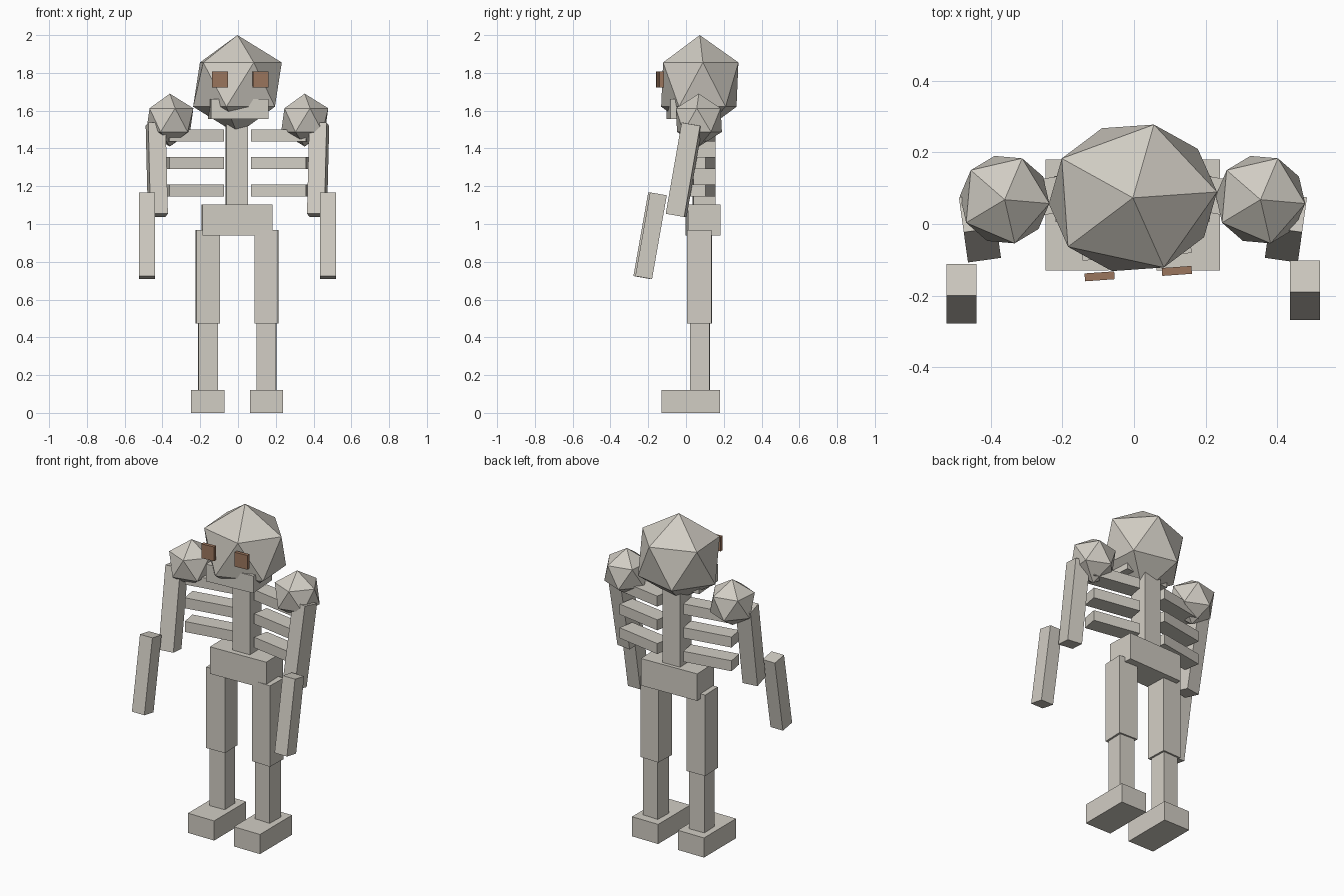
import bpy
from math import radians
from mathutils import Matrix, Vector

cube = bpy.data.objects.get("Cube")
if cube:
    bpy.data.objects.remove(cube, do_unlink=True)


def material(name, rgb):
    mat = bpy.data.materials.new(name)
    mat.use_nodes = True
    mat.diffuse_color = (*rgb, 1)
    mat.node_tree.nodes["Principled BSDF"].inputs["Base Color"].default_value = (*rgb, 1)
    return mat


BONE = material("pale bone", (0.64, 0.61, 0.55))
BROWN = material("eye brown", (0.33, 0.18, 0.11))


def finish(name, size, rot, mat):
    obj = bpy.context.object
    obj.name = name
    obj.scale = size
    obj.rotation_euler = [radians(a) for a in rot]
    obj.data.materials.append(mat)
    return obj


def box(name, center, size, rot=(0, 0, 0), mat=BONE):
    bpy.ops.mesh.primitive_cube_add(size=1, location=center)
    return finish(name, size, rot, mat)


def ball(name, center, radii, rot=(0, 0, 0)):
    bpy.ops.mesh.primitive_ico_sphere_add(subdivisions=1, radius=1, location=center)
    return finish(name, radii, rot, BONE)


# Head, turned slightly, with the jaw and eyes following it
TURN = 4
HEAD = Vector((-0.003, 0.073, 1.738))


def on_head(offset):
    return HEAD + Matrix.Rotation(radians(TURN), 3, "Z") @ Vector(offset)


ball("head", HEAD, (0.263, 0.235, 0.262), (0, 0, TURN))
box("jaw", on_head((0, -0.065, -0.13)), (0.305, 0.2, 0.105), (0, 0, TURN))

# Spine and pelvis
box("spine", (-0.006, 0.095, 1.345), (0.116, 0.116, 0.51), (0, 0, 2))
box("pelvis", (-0.005, 0.09, 1.022), (0.372, 0.17, 0.165), (0, 0, 2))

# Paired parts
for side, s in (("left", 1), ("right", -1)):
    box(side + "_eye", on_head((s * 0.108, -0.212, 0.027)),
        (0.083, 0.022, 0.087), (0, 0, TURN), BROWN)

    for i in range(3):
        box(f"{side}_rib_{i + 1}", (s * 0.225 - 0.002, 0.08, 1.178 + i * 0.145),
            (0.295, 0.1, 0.064), (0, 0, -10 * s))

    # Arm, swung forward
    ball(side + "_shoulder", (s * 0.357 - 0.004, 0.068, 1.55), (0.14,) * 3, (0, 0, -5))
    box(side + "_upper_arm", (s * 0.427 - 0.003, -0.01, 1.287),
        (0.093, 0.1, 0.49), (-10, 0, -8 * s))
    box(side + "_forearm", (s * 0.479 - 0.002, -0.19 + s * 0.005, 0.938),
        (0.084, 0.09, 0.45), (-10, 0, 0))

    # Leg and foot
    x = s * 0.155 - 0.004
    box(side + "_thigh", (x, 0.072, 0.722), (0.125, 0.128, 0.495), (0, 0, -2 * s))
    box(side + "_shin", (x, 0.074, 0.295), (0.102, 0.104, 0.37), (0, 0, -2 * s))
    box(side + "_foot", (x, 0.025, 0.06), (0.177, 0.31, 0.12))
